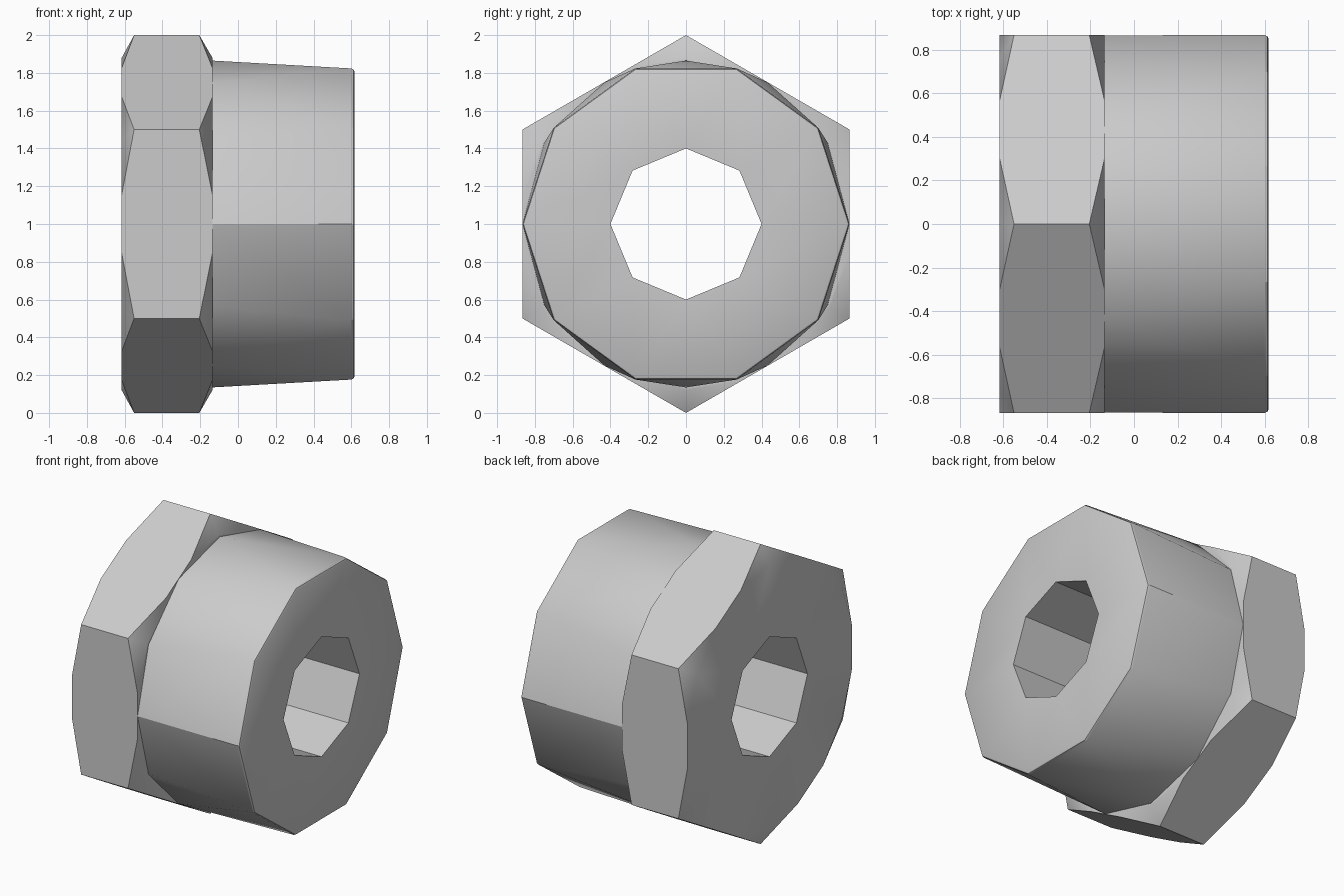
import bpy, bmesh
from math import radians, cos, sin, tau

old = bpy.data.objects.get("Cube")
if old:
    bpy.data.objects.remove(old, do_unlink=True)

steel = bpy.data.materials.new("plain grey metal")
steel.use_nodes = True
GREY = (0.6, 0.6, 0.6, 1)
steel.diffuse_color = GREY
steel.node_tree.nodes["Principled BSDF"].inputs["Base Color"].default_value = GREY

bm = bmesh.new()


def ring(x, radius, count, start=0.0):
    """Regular polygon around the x axis, angles counted from +y towards +z."""
    verts = []
    for i in range(count):
        a = radians(start) + tau * i / count
        verts.append(bm.verts.new((x, radius * cos(a), 1 + radius * sin(a))))
    return verts


def loft(a, b):
    """Quads between rings with equal counts."""
    for i in range(len(a)):
        bm.faces.new((a[i - 1], a[i], b[i], b[i - 1]))


def zipper(a, b, order=None, start_a=0.0):
    """Triangles between rings with different counts; order lists which side steps."""
    n, m = len(a), len(b)
    i = j = 0
    while i < n or j < m:
        if order:
            step_a = order[i + j] == "a"
        else:
            step_a = j == m or (i < n and start_a + 360 * (i + 1) / n <= 360 * (j + 1) / m)
        va, vb = a[i % n], b[j % m]
        if step_a:
            i += 1
            bm.faces.new((va, a[i % n], vb))
        else:
            j += 1
            bm.faces.new((va, b[j % m], vb))


# Hex flange: flat sides with the corners chamfered at both ends
outer_rim = ring(-0.616, 0.8794, 18, 10)
inner_rim = ring(-0.135, 0.8794, 18, 10)
outer_corners = ring(-0.55, 1.0, 6, 30)
inner_corners = ring(-0.205, 1.0, 6, 30)
for k in range(6):
    bm.faces.new((outer_corners[k - 1], outer_rim[3 * k - 1], outer_rim[3 * k], outer_corners[k],
                  inner_corners[k], inner_rim[3 * k], inner_rim[3 * k - 1], inner_corners[k - 1]))
    for corners, rim in ((outer_corners, outer_rim), (inner_corners, inner_rim)):
        for s in (0, 1):
            bm.faces.new((corners[k], rim[3 * k + s], rim[3 * k + s + 1]))

# Shoulder and faceted barrel: twelve sides blending into ten
root = ring(-0.135, 0.865, 12)
tip = ring(0.598, 0.866, 10)
zipper(inner_rim, root, start_a=10)
zipper(root, tip, order="baabababaab" * 2)

# Rounded barrel lip
lip_mid = ring(0.611, 0.861, 10)
lip_end = ring(0.616, 0.851, 10)
loft(tip, lip_mid)
loft(lip_mid, lip_end)

# Octagonal through bore and the two end faces
bore_out = ring(-0.616, 0.4, 8)
bore_in = ring(0.616, 0.4, 8)
loft(bore_out, bore_in)
zipper(outer_rim, bore_out, start_a=10)
zipper(lip_end, bore_in)

bmesh.ops.recalc_face_normals(bm, faces=bm.faces[:])
mesh = bpy.data.meshes.new("hex_bushing")
bm.to_mesh(mesh)
bm.free()
mesh.materials.append(steel)
bushing = bpy.data.objects.new("hex_bushing", mesh)
bpy.context.scene.collection.objects.link(bushing)

# Smooth the barrel blend, keep hard edges crisp
bpy.ops.object.select_all(action="DESELECT")
bushing.select_set(True)
bpy.context.view_layer.objects.active = bushing
bpy.ops.object.shade_smooth_by_angle(angle=radians(31))
